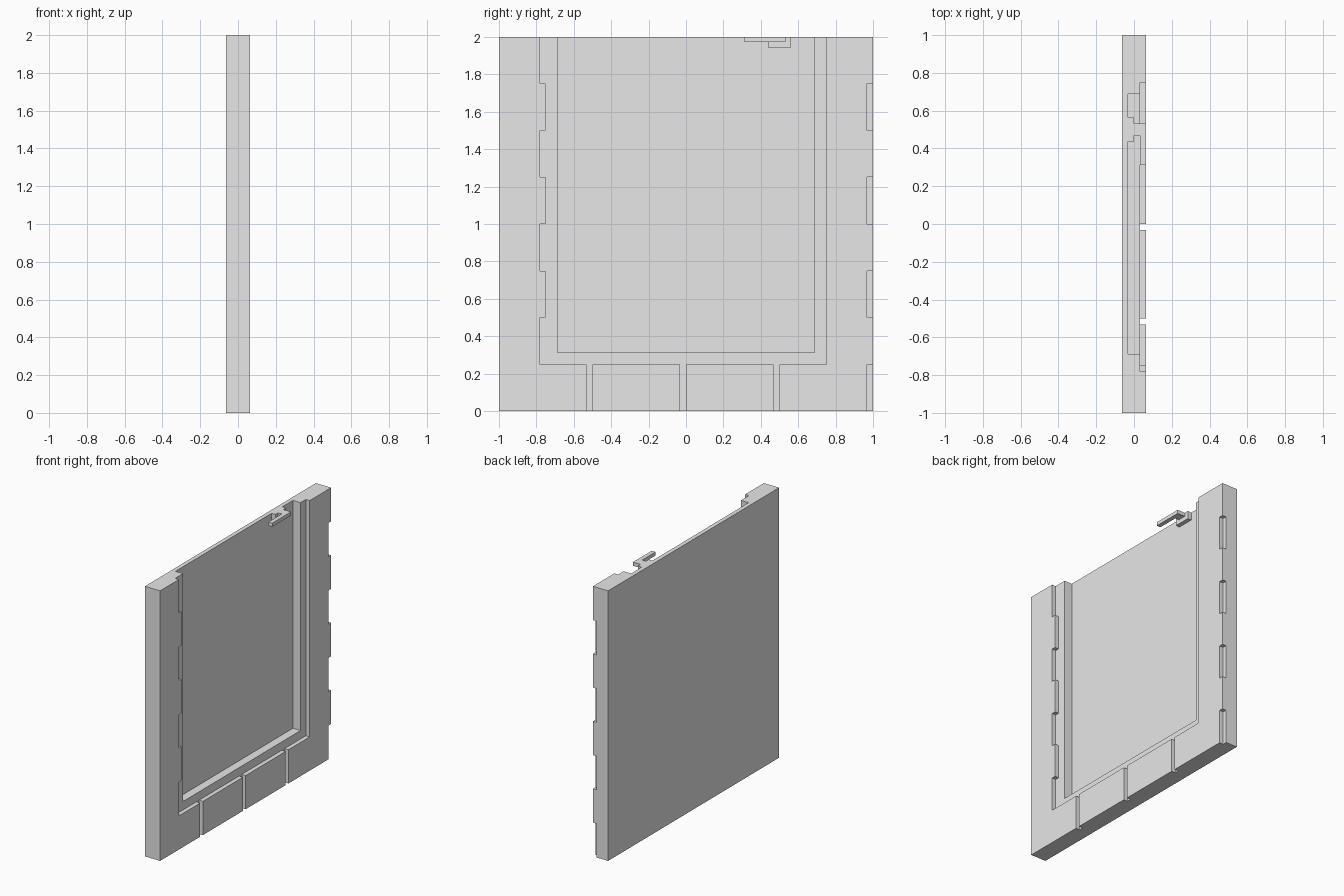
import bpy
import bmesh
from mathutils import Vector

old = bpy.data.objects.get("Cube")
if old:
    bpy.data.objects.remove(old, do_unlink=True)

U = 1 / 32          # thickness of one layer step
HALF = 2 * U        # half thickness of the panel
OUT = 0.2           # how far cutters reach past the panel

grey = bpy.data.materials.new("light grey")
grey.diffuse_color = (0.8, 0.8, 0.8, 1)
grey.use_nodes = True
grey.node_tree.nodes["Principled BSDF"].inputs["Base Color"].default_value = (0.8, 0.8, 0.8, 1)


def prism(name, points, low, high, axis="x"):
    """Extrude a flat profile: (y, z) points along x, or (x, y) points along z."""
    place = (lambda a, b: (low, a, b)) if axis == "x" else (lambda a, b: (a, b, low))
    step = Vector((high - low, 0, 0)) if axis == "x" else Vector((0, 0, high - low))
    bm = bmesh.new()
    face = bm.faces.new([bm.verts.new(place(a, b)) for a, b in points])
    ext = bmesh.ops.extrude_face_region(bm, geom=[face])["geom"]
    bmesh.ops.translate(bm, vec=step, verts=[v for v in ext if isinstance(v, bmesh.types.BMVert)])
    bmesh.ops.recalc_face_normals(bm, faces=bm.faces)
    mesh = bpy.data.meshes.new(name)
    bm.to_mesh(mesh)
    bm.free()
    mesh.materials.append(grey)
    obj = bpy.data.objects.new(name, mesh)
    bpy.context.collection.objects.link(obj)
    return obj


def rect(a0, a1, b0, b1):
    return [(a0, b0), (a1, b0), (a1, b1), (a0, b1)]


def cut(target, points, floor):
    """Carve a profile out of the panel face down to the given x."""
    cutter = prism("cutter", points, floor, OUT)
    cutter.hide_render = True
    mod = target.modifiers.new("cut", "BOOLEAN")
    mod.operation = "DIFFERENCE"
    mod.solver = "EXACT"
    mod.object = cutter
    bpy.context.view_layer.objects.active = target
    bpy.ops.object.modifier_apply(modifier=mod.name)
    bpy.data.objects.remove(cutter, do_unlink=True)


# Panel slab
panel = prism("panel", rect(-1, 1, 0, 2), -HALF, HALF)

# Shallow outer recess, with teeth along one side
edge, tooth = -0.75 - U, -0.75
outline = [(0.75, 2 + OUT), (edge, 2 + OUT)]
for z in (1.5, 1.0, 0.5):
    outline += [(edge, z + 0.25), (tooth, z + 0.25), (tooth, z), (edge, z)]
outline += [(edge, 0.25), (0.75, 0.25)]
cut(panel, outline, U)

# Deep inner recess
cut(panel, rect(-0.6875, 0.6875, 0.3125, 2 + OUT), -U)

# Grooves between the lower blocks
for y in (-0.5, 0, 0.5):
    cut(panel, rect(y - U, y, -OUT, 0.28), U)

# Notches along the other side, matching the teeth
for z in (0, 0.5, 1.0, 1.5):
    cut(panel, rect(1 - U, 1 + OUT, z if z else -OUT, z + 0.25), U)

# Latch at the top: a base block and an L-shaped arm
prism("latch_base", rect(0.4375, 0.5625, 2 - 2 * U + 0.005, 2), -U, 0)
arm = [(0, 0.46875), (U, 0.46875), (U, 0.3125), (HALF, 0.3125), (HALF, 0.53125), (0, 0.53125)]
prism("latch_arm", arm, 2 - 0.027, 2, axis="z")
